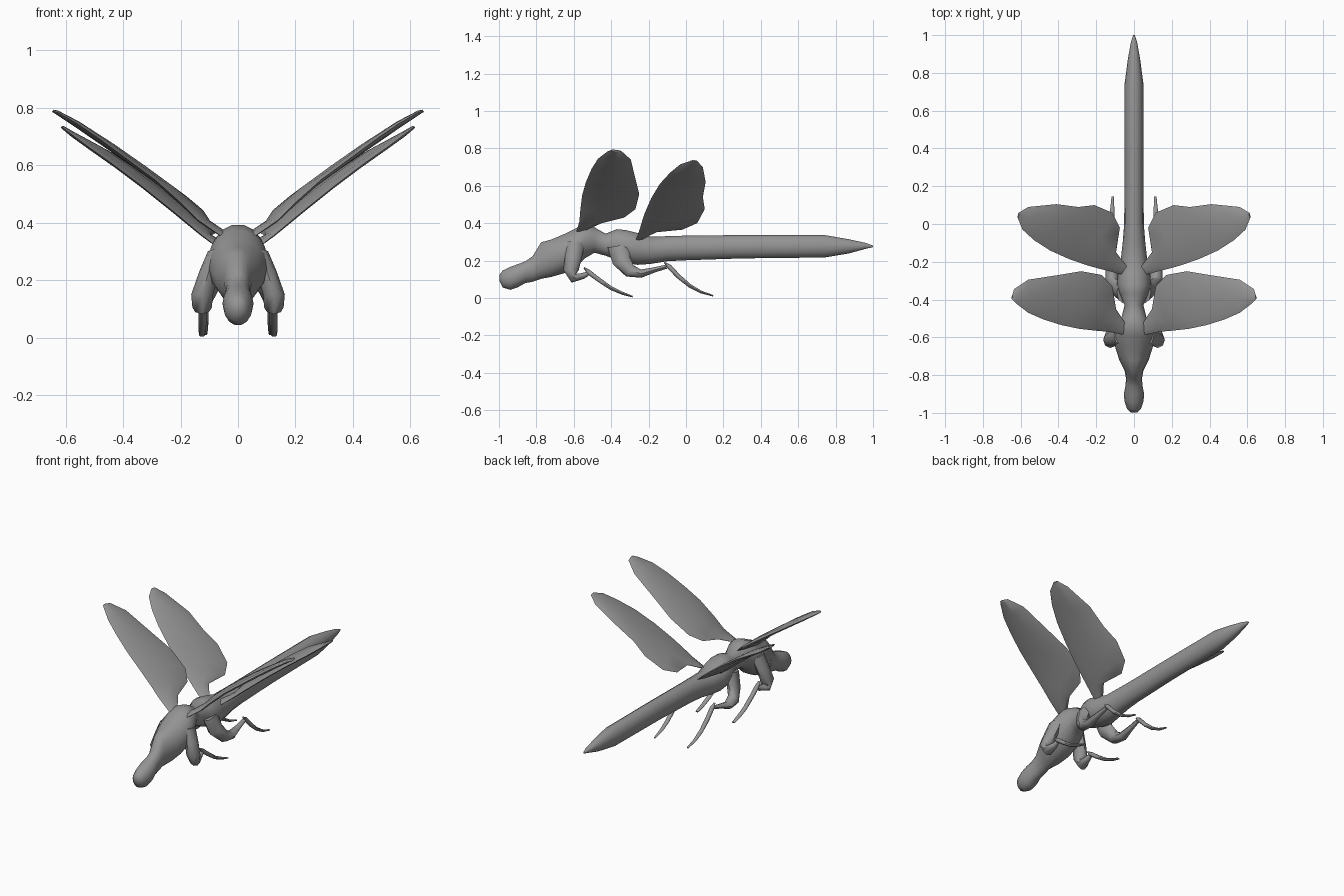
import bpy, bmesh, math
from mathutils import Vector

grey = bpy.data.materials.new("grey")
grey.diffuse_color = (0.3, 0.3, 0.3, 1)


def loft(name, rings, angle=50):
    """Skin a list of equal-length rings and cap both ends."""
    bm = bmesh.new()
    loops = [[bm.verts.new(p) for p in ring] for ring in rings]
    n = len(loops[0])
    for a, b in zip(loops, loops[1:]):
        for i in range(n):
            j = (i + 1) % n
            bm.faces.new((a[i], a[j], b[j], b[i]))
    bm.faces.new(loops[0][::-1])
    bm.faces.new(loops[-1])
    bmesh.ops.recalc_face_normals(bm, faces=bm.faces)
    mesh = bpy.data.meshes.new(name)
    bm.to_mesh(mesh)
    bm.free()
    mesh.materials.append(grey)
    obj = bpy.data.objects.new(name, mesh)
    bpy.context.collection.objects.link(obj)
    bpy.ops.object.select_all(action='DESELECT')
    obj.select_set(True)
    bpy.context.view_layer.objects.active = obj
    bpy.ops.object.shade_smooth_by_angle(angle=math.radians(angle))
    return obj


def ellipse(center, u, v, n):
    return [center + u * math.cos(2 * math.pi * i / n) + v * math.sin(2 * math.pi * i / n)
            for i in range(n)]


def tube(name, path, n=8):
    """Tapered limb in a y-z plane: points are (x, y, z, half width, half depth)."""
    pts = [Vector(p[:3]) for p in path]
    rings = []
    for i, p in enumerate(path):
        t = pts[min(i + 1, len(pts) - 1)] - pts[max(i - 1, 0)]
        t.x = 0
        v = t.normalized().cross(Vector((1, 0, 0)))
        rings.append(ellipse(pts[i], Vector((p[3], 0, 0)), v * p[4], n))
    return loft(name, rings)


def mirror(point, s):
    return (point[0] * s,) + tuple(point[1:])


# Head, thorax and tail: (y, top, bottom, half width)
body = [(-.997, .125, .09, .018), (-.98, .148, .055, .036), (-.94, .168, .042, .05),
        (-.90, .182, .055, .054), (-.86, .197, .078, .046), (-.82, .225, .085, .042),
        (-.775, .30, .10, .05), (-.72, .315, .11, .078), (-.65, .345, .13, .10),
        (-.59, .375, .16, .105), (-.54, .395, .21, .09), (-.49, .38, .24, .065),
        (-.43, .345, .225, .05), (-.37, .37, .20, .075), (-.32, .365, .185, .09),
        (-.26, .35, .175, .085), (-.19, .33, .18, .07), (-.10, .332, .195, .06),
        (0, .335, .20, .052), (.30, .338, .21, .05), (.74, .338, .215, .05),
        (.87, .315, .237, .033), (.96, .295, .262, .017), (1, .28, .272, .004)]
loft("body", [ellipse(Vector((0, y, (t + b) / 2)), Vector((w, 0, 0)),
                      Vector((0, 0, (t - b) / 2)), 14) for y, t, b, w in body], 60)

# Wings: leading edge and trailing edge points from root to tip
front_wing = [((.04, -.59, .34), (.03, -.55, .36)), ((.14, -.57, .41), (.095, -.45, .40)),
              ((.20, -.565, .47), (.115, -.33, .43)), ((.29, -.555, .55), (.17, -.27, .475)),
              ((.385, -.535, .62), (.28, -.25, .555)), ((.48, -.505, .69), (.40, -.27, .635)),
              ((.56, -.47, .745), (.56, -.295, .74)), ((.625, -.42, .783), (.635, -.345, .785)),
              ((.645, -.40, .79), (.645, -.38, .79))]
rear_wing = [((.04, -.275, .29), (.03, -.235, .32)), ((.13, -.25, .36), (.095, -.15, .355)),
             ((.19, -.235, .41), (.075, -.02, .365)), ((.245, -.22, .455), (.115, .06, .40)),
             ((.345, -.185, .535), (.21, .10, .475)), ((.445, -.14, .61), (.295, .09, .54)),
             ((.53, -.085, .67), (.41, .105, .62)), ((.59, -.03, .715), (.56, .09, .70)),
             ((.615, .03, .735), (.61, .06, .732))]

# Legs: thick upper limb bent at the knee, then a thin tapering foot
limbs = {
    "front_leg": [(.075, -.59, .30, .03, .05), (.10, -.60, .23, .035, .045),
                  (.125, -.615, .15, .038, .042), (.125, -.60, .105, .034, .026),
                  (.12, -.55, .118, .02, .016), (.12, -.525, .13, .012, .012)],
    "front_foot": [(.12, -.545, .162, .006, .004), (.122, -.52, .138, .014, .013),
                   (.123, -.47, .10, .014, .012), (.124, -.40, .052, .014, .01),
                   (.125, -.34, .025, .013, .008), (.125, -.285, .007, .01, .004)],
    "rear_leg": [(.06, -.36, .28, .03, .06), (.085, -.345, .20, .035, .05),
                 (.115, -.30, .145, .036, .036), (.12, -.24, .13, .03, .022),
                 (.118, -.17, .15, .018, .014), (.115, -.105, .167, .012, .011)],
    "rear_foot": [(.115, -.115, .19, .006, .004), (.115, -.09, .168, .014, .013),
                  (.116, -.04, .115, .014, .012), (.116, .02, .065, .013, .01),
                  (.115, .08, .032, .011, .007), (.113, .145, .012, .006, .004)],
}

for side, s in (("left", -1), ("right", 1)):
    for name, edges in (("front_wing", front_wing), ("rear_wing", rear_wing)):
        rings = []
        for lead, trail in edges:
            a, b = Vector(mirror(lead, s)), Vector(mirror(trail, s))
            chord = (b - a) / 2
            thick = Vector((-.6 * s, 0, .8)) * min(.014, .004 + chord.length * .09)
            rings.append(ellipse((a + b) / 2, chord, thick, 8))
        loft(f"{side}_{name}", rings, 60)
    for name, path in limbs.items():
        tube(f"{side}_{name}", [mirror(p, s) for p in path])
